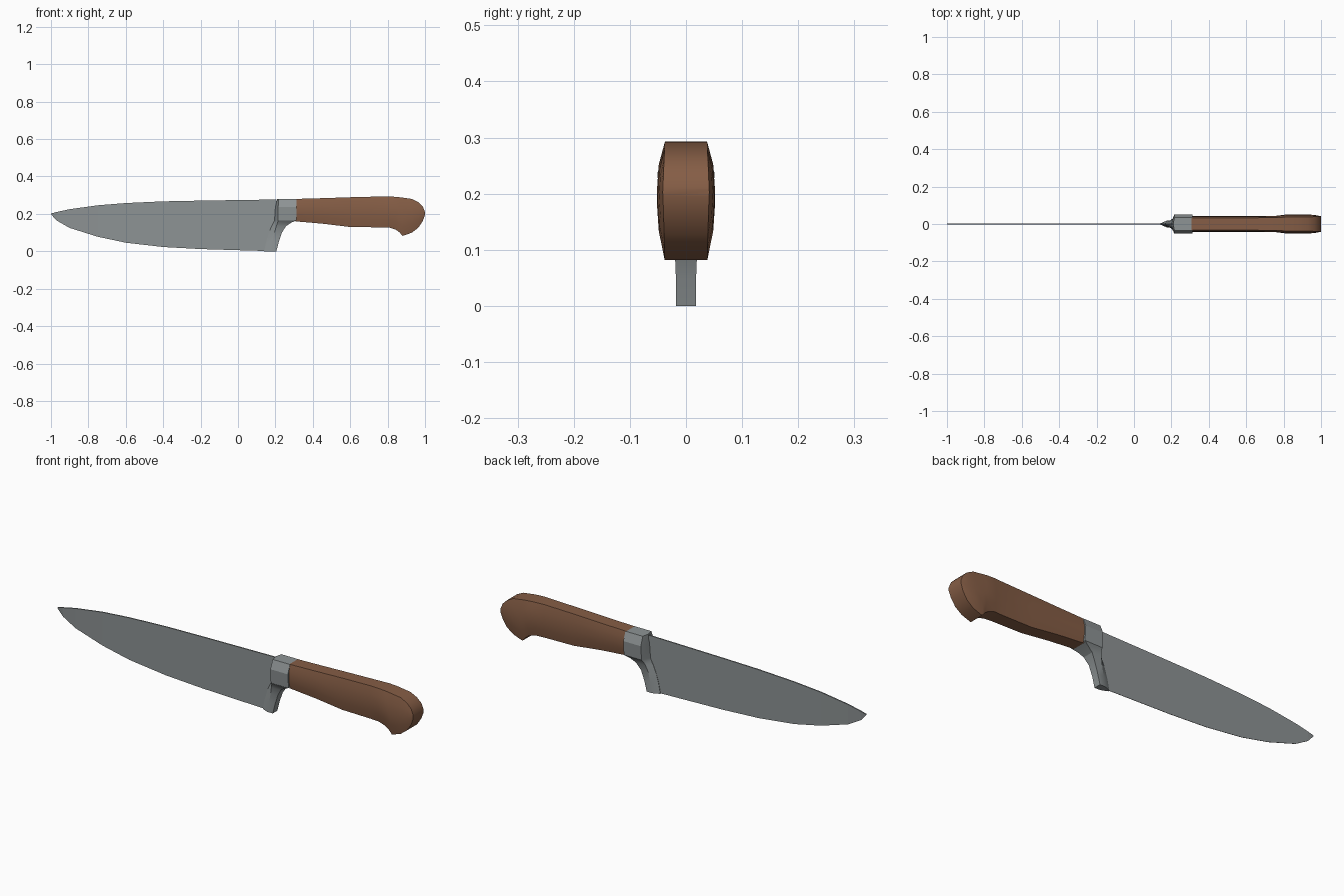
import bpy, bmesh, math


def material(name, rgb):
    m = bpy.data.materials.new(name)
    m.diffuse_color = (*rgb, 1)
    return m


steel = material("steel grey", (0.27, 0.295, 0.30))
wood = material("brown wood", (0.235, 0.11, 0.06))


def loft(name, rings, mat, smooth_angle=None):
    """Skin a list of equal-length rings and cap both ends."""
    bm = bmesh.new()
    loops = [[bm.verts.new(p) for p in ring] for ring in rings]
    n = len(loops[0])
    for a, b in zip(loops, loops[1:]):
        for i in range(n):
            j = (i + 1) % n
            bm.faces.new((a[i], a[j], b[j], b[i]))
    bm.faces.new(loops[0])
    bm.faces.new(loops[-1])
    bmesh.ops.recalc_face_normals(bm, faces=bm.faces)
    mesh = bpy.data.meshes.new(name)
    bm.to_mesh(mesh)
    bm.free()
    mesh.materials.append(mat)
    obj = bpy.data.objects.new(name, mesh)
    bpy.context.collection.objects.link(obj)
    if smooth_angle:
        bpy.context.view_layer.objects.active = obj
        obj.select_set(True)
        bpy.ops.object.shade_smooth_by_angle(angle=math.radians(smooth_angle))
        obj.select_set(False)
    return obj


# Blade: stations of (x, edge z, spine z), wedge-shaped towards the edge
stations = [(-1.0, 0.198, 0.202), (-0.97, 0.165, 0.21), (-0.9, 0.125, 0.225),
            (-0.75, 0.078, 0.246), (-0.6, 0.046, 0.258), (-0.4, 0.023, 0.267),
            (-0.2, 0.012, 0.271), (0.0, 0.006, 0.274), (0.205, 0.0, 0.277)]
s, e = 0.003, 0.0008
loft("blade", [[(x, -e, lo), (x, e, lo), (x, s, hi), (x, -s, hi)]
               for x, lo, hi in stations], steel)

# Bolster and heel: rows of (z, front x, shoulder x, rear x, half width)
rows = [(0.0, 0.14, 0.175, 0.205, 0.018), (0.05, 0.15, 0.185, 0.218, 0.018),
        (0.1, 0.165, 0.195, 0.235, 0.02), (0.135, 0.18, 0.205, 0.257, 0.028),
        (0.153, 0.19, 0.212, 0.285, 0.035), (0.166, 0.195, 0.214, 0.312, 0.046),
        (0.237, 0.2, 0.215, 0.312, 0.051), (0.28, 0.21, 0.216, 0.312, 0.034)]
loft("bolster", [[(f, -0.003, z), (m, -w, z), (r, -w, z),
                  (r, w, z), (m, w, z), (f, 0.003, z)]
                 for z, f, m, r, w in rows], steel, 25)

# Handle: sections of (x, bottom z, top z, rim half width, side half width)
sections = [(0.308, 0.16, 0.28, 0.033, 0.043), (0.45, 0.148, 0.284, 0.033, 0.042),
            (0.6, 0.13, 0.289, 0.033, 0.042), (0.76, 0.128, 0.293, 0.034, 0.044),
            (0.81, 0.127, 0.293, 0.037, 0.05), (0.845, 0.115, 0.291, 0.038, 0.052),
            (0.865, 0.1, 0.289, 0.038, 0.052), (0.88, 0.082, 0.287, 0.038, 0.052),
            (0.93, 0.1, 0.28, 0.038, 0.051), (0.965, 0.127, 0.262, 0.039, 0.048),
            (0.988, 0.162, 0.24, 0.04, 0.044), (1.0, 0.195, 0.21, 0.041, 0.0415)]


def handle_ring(x, lo, hi, rim, side):
    h = hi - lo
    bulge = rim + 0.75 * (side - rim)
    half = [(rim, 0), (bulge, 0.25), (side, 0.5), (bulge, 0.78), (rim, 1)]
    return ([(x, y, lo + h * t) for y, t in half]
            + [(x, -y, lo + h * t) for y, t in reversed(half)])


loft("handle", [handle_ring(*sec) for sec in sections], wood, 32)
